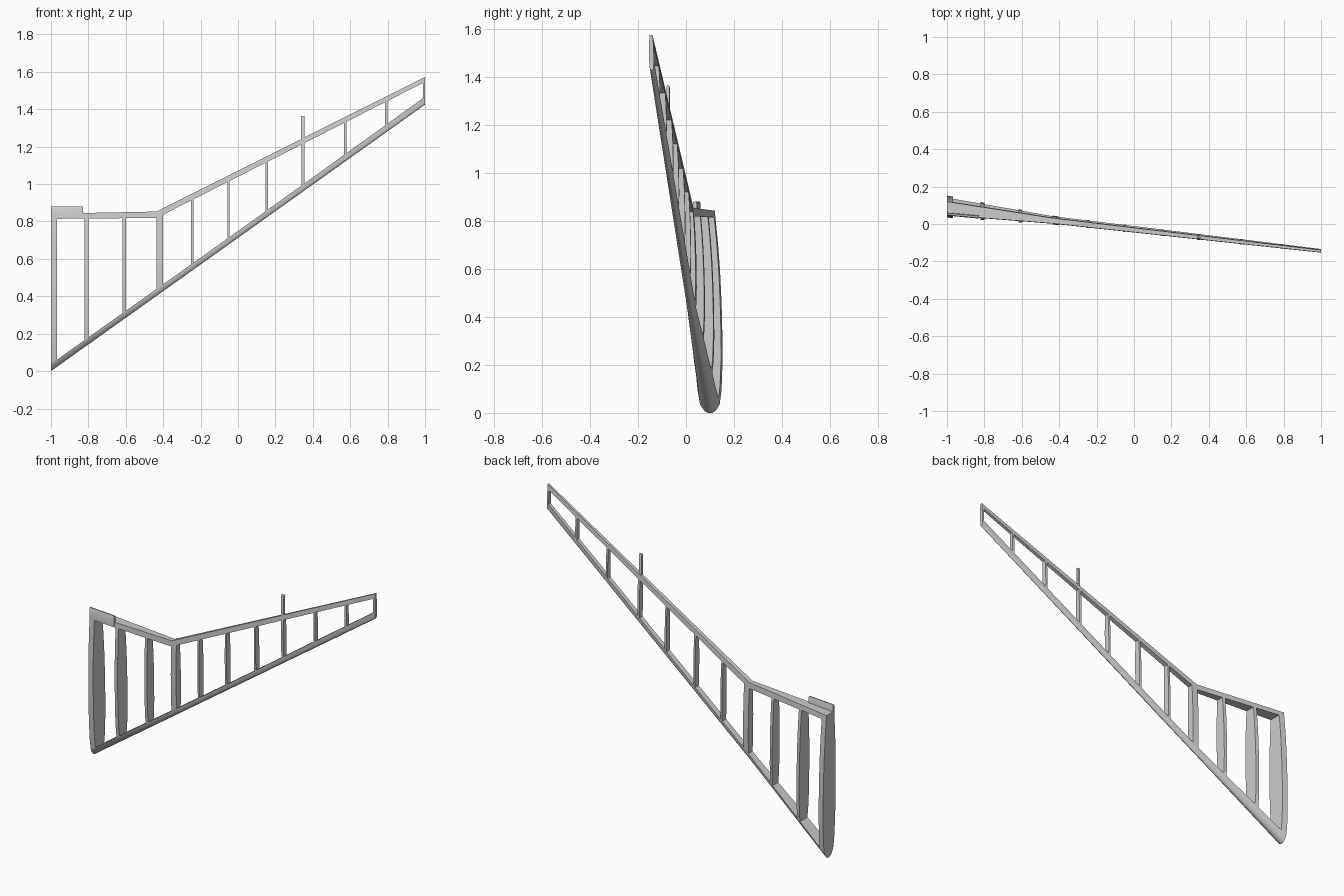
import bpy, bmesh

cube = bpy.data.objects.get("Cube")
if cube:
    bpy.data.objects.remove(cube)

grey = bpy.data.materials.new("light grey")
grey.use_nodes = True
colour = (0.61, 0.61, 0.61, 1)
grey.diffuse_color = colour
grey.node_tree.nodes["Principled BSDF"].inputs["Base Color"].default_value = colour

KINK = -0.435


def interp(table, v):
    """Piecewise linear lookup in a list of (key, value) pairs."""
    for (a, fa), (b, fb) in zip(table, table[1:]):
        if v <= b:
            return fa + (fb - fa) * (v - a) / (b - a)
    return table[-1][1]


# Wing definition: outline, centre line, thickness and section profile
LEADING = [(-1, 0.0), (1, 1.425)]
TRAILING = [(-1, 0.842), (KINK, 0.853), (1, 1.573)]
CENTRE = [(-1, 0.093), (KINK, 0.021), (1, -0.144)]
HALF_THICKNESS = [(-1, 0.058), (KINK, 0.023), (1, 0.010)]
PROFILE = [(0, 0.15), (0.01, 0.40), (0.04, 0.70), (0.1, 0.85), (0.25, 0.97), (0.4, 1.0),
           (0.55, 0.98), (0.7, 0.92), (0.85, 0.80), (1, 0.62)]


def chord(x):
    return interp(TRAILING, x) - interp(LEADING, x)


def nose_end(x):
    return interp([(-1, 0.038), (0, 0.036), (1, 0.042)], x) / chord(x)


def tail_start(x):
    return 1 - interp([(-1, 0.028), (KINK, 0.034), (1, 0.027)], x) / chord(x)


def nose_tip(x):
    return 0.0


def tail_tip(x):
    return 1.0


def side(x, t, sign):
    """Point on the wing skin at span x and chord fraction t, with a slight camber."""
    camber = 0.12 - 0.28 * t
    return (x, interp(CENTRE, x) + interp(HALF_THICKNESS, x) * (camber + sign * interp(PROFILE, t)),
            interp(LEADING, x) + t * chord(x))


def finish(name, bm):
    bmesh.ops.recalc_face_normals(bm, faces=bm.faces)
    mesh = bpy.data.meshes.new(name)
    bm.to_mesh(mesh)
    bm.free()
    obj = bpy.data.objects.new(name, mesh)
    bpy.context.collection.objects.link(obj)
    mesh.materials.append(grey)
    bpy.ops.object.select_all(action="DESELECT")
    obj.select_set(True)
    bpy.context.view_layer.objects.active = obj
    bpy.ops.object.shade_smooth_by_angle(angle=0.5)


def loft(name, rings):
    """Closed solid through a row of rings with equal point counts."""
    bm = bmesh.new()
    loops = [[bm.verts.new(p) for p in ring] for ring in rings]
    n = len(loops[0])
    for a, b in zip(loops, loops[1:]):
        for i in range(n):
            j = (i + 1) % n
            bm.faces.new((a[i], a[j], b[j], b[i]))
    bm.faces.new(loops[0])
    bm.faces.new(loops[-1])
    finish(name, bm)


def wing_slice(name, xs, low, high, steps):
    """Part of the wing between two chord fractions, along the span stations."""
    rings = []
    for x in xs:
        lo, hi = low(x), high(x)
        ts = [lo + (hi - lo) * (i / steps) ** (2 if lo == 0 else 1) for i in range(steps + 1)]
        rings.append([side(x, t, -1) for t in ts] + [side(x, t, 1) for t in reversed(ts)])
    loft(name, rings)


# Leading and trailing spars
span = [-1, -0.8, -0.6, KINK, -0.2, 0.1, 0.4, 0.7, 0.9, 1]
wing_slice("leading_spar", span, nose_tip, nose_end, 6)
wing_slice("trailing_spar", span, tail_start, tail_tip, 2)

# Ribs: inner edge and width along the span
ribs = [(-1, 0.033), (-0.82, 0.02), (-0.617, 0.018), (-0.437, 0.037), (-0.25, 0.012),
        (-0.057, 0.012), (0.148, 0.012), (0.34, 0.015), (0.567, 0.012), (0.787, 0.012),
        (0.988, 0.012)]
for number, (x, width) in enumerate(ribs, 1):
    wing_slice(f"rib_{number}", [x, x + width], nose_end, tail_start, 14)


def plate(name, x0, x1, y0, y1, thickness, z0, z1):
    """Thin upright plate, slanted in plan from y0 to y1, with a bevelled top."""
    h = thickness / 2
    outline = [(-h, z0), (h, z0), (h, z1 - h), (h / 2, z1), (-h / 2, z1), (-h, z1 - h)]
    loft(name, [[(x, y + dy, z) for dy, z in outline] for x, y in ((x0, y0), (x1, y1))])


# Root tab and hinge post standing above the trailing spar
plate("root_tab", -1, -0.83, 0.053, 0.037, 0.016, 0.82, 0.881)
plate("hinge_post", 0.338, 0.355, -0.074, -0.075, 0.013, 1.2, 1.364)
